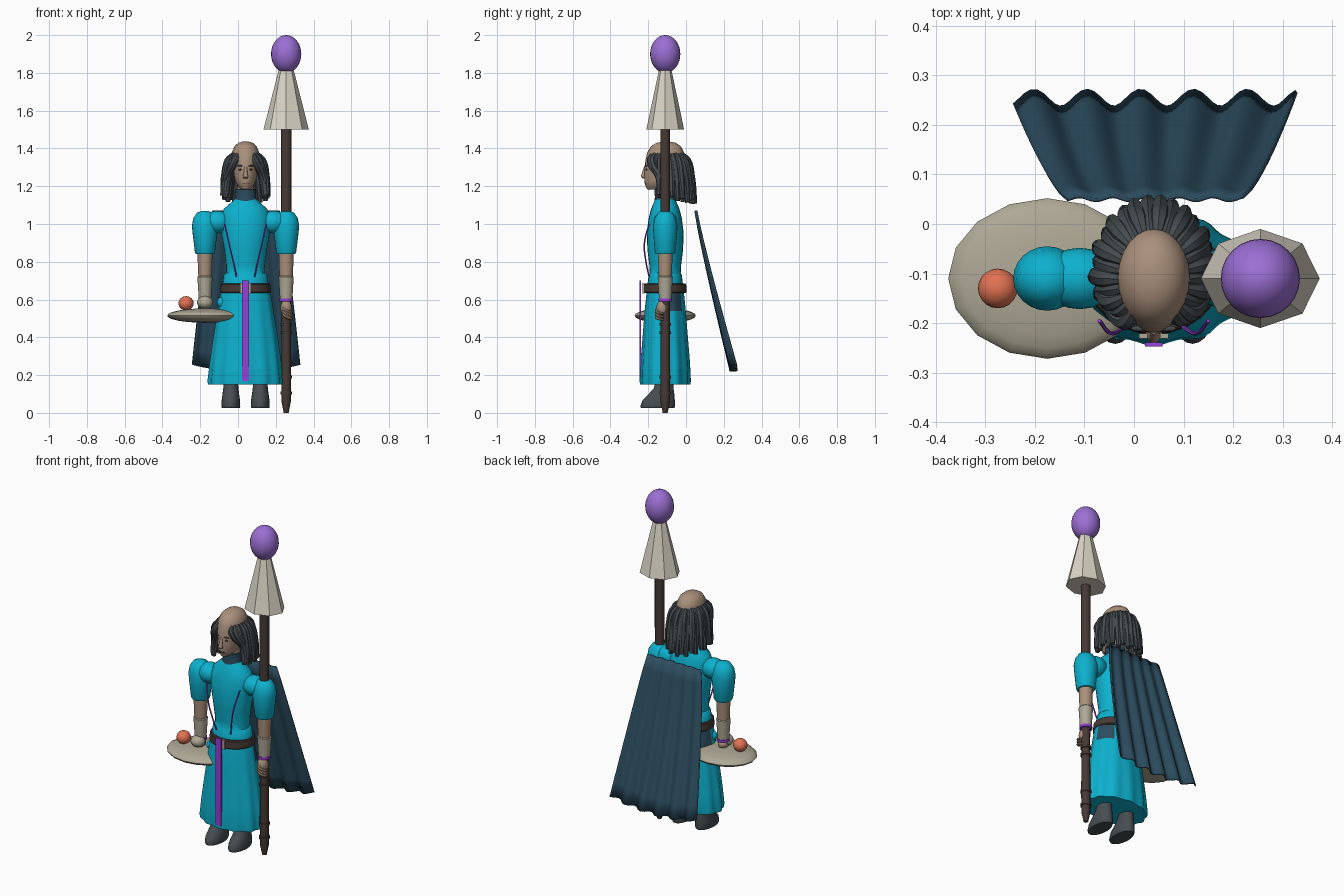
import bpy, bmesh, math
from math import sin, cos, pi, radians

if "Cube" in bpy.data.objects:
    bpy.data.objects.remove(bpy.data.objects["Cube"])

CX, CY = 0.04, -0.11      # body axis
ARM = 0.215               # arm distance from the body axis


def material(name, r, g, b):
    m = bpy.data.materials.new(name)
    m.use_nodes = True
    m.diffuse_color = (r, g, b, 1)
    m.node_tree.nodes["Principled BSDF"].inputs["Base Color"].default_value = (r, g, b, 1)
    return m


skin = material("skin", .40, .28, .20)
teal = material("teal cloth", .004, .44, .62)
navy = material("navy cloth", .025, .073, .115)
violet = material("violet gem", .33, .16, .66)
purple = material("purple ribbon", .30, .05, .68)
wood = material("dark wood", .062, .042, .035)
slate = material("slate grey", .062, .074, .082)
coral = material("coral", .76, .17, .085)
ivory = material("ivory", .70, .66, .56)
stone = material("stone", .42, .39, .30)


def smooth(ob, angle=40):
    bpy.ops.object.select_all(action='DESELECT')
    ob.select_set(True)
    bpy.context.view_layer.objects.active = ob
    bpy.ops.object.shade_smooth_by_angle(angle=radians(angle))
    return ob


def finish(bm, name, mat, angle=40):
    bmesh.ops.recalc_face_normals(bm, faces=bm.faces)
    me = bpy.data.meshes.new(name)
    bm.to_mesh(me)
    bm.free()
    ob = bpy.data.objects.new(name, me)
    bpy.context.collection.objects.link(ob)
    me.materials.append(mat)
    return smooth(ob, angle)


def loft(name, mat, rings, x=CX, seg=24, folds=0, depth=0, angle=40):
    """Skin a stack of ellipses (z, centre y, x radius, y radius), with optional growing folds."""
    bm = bmesh.new()
    z0, z1 = rings[0][0], rings[-1][0]
    loops = []
    for z, cy, rx, ry in rings:
        loop = []
        for i in range(seg):
            a = 2 * pi * i / seg
            f = 1 + depth * (z - z0) / (z1 - z0) * cos(folds * a)
            loop.append(bm.verts.new((x + rx * f * cos(a), cy + ry * f * sin(a), z)))
        loops.append(loop)
    for a, b in zip(loops, loops[1:]):
        for i in range(seg):
            j = (i + 1) % seg
            bm.faces.new((a[i], a[j], b[j], b[i]))
    bm.faces.new(loops[0])
    bm.faces.new(loops[-1])
    return finish(bm, name, mat, angle)


def ball(name, mat, loc, size, seg=20, rows=12):
    bm = bmesh.new()
    bmesh.ops.create_uvsphere(bm, u_segments=seg, v_segments=rows, radius=1)
    for v in bm.verts:
        v.co = [c + s * p for c, s, p in zip(loc, size, v.co)]
    return finish(bm, name, mat, 50)


def box(name, mat, loc, size):
    bm = bmesh.new()
    bmesh.ops.create_cube(bm, size=1)
    for v in bm.verts:
        v.co = [c + s * p for c, s, p in zip(loc, size, v.co)]
    return finish(bm, name, mat)


def tubes(name, mat, paths, depth, radii, res=2):
    """Round tapered strands through each path, joined in one mesh."""
    cu = bpy.data.curves.new(name, 'CURVE')
    cu.dimensions = '3D'
    cu.bevel_depth, cu.bevel_resolution, cu.resolution_u = depth, res, 6
    cu.use_fill_caps = True
    for path in paths:
        sp = cu.splines.new('BEZIER')
        sp.bezier_points.add(len(path) - 1)
        for p, co, r in zip(sp.bezier_points, path, radii):
            p.co, p.radius = co, r
            p.handle_left_type = p.handle_right_type = 'AUTO'
    ob = bpy.data.objects.new(name, cu)
    bpy.context.collection.objects.link(ob)
    cu.materials.append(mat)
    bpy.ops.object.select_all(action='DESELECT')
    ob.select_set(True)
    bpy.context.view_layer.objects.active = ob
    bpy.ops.object.convert(target='MESH')
    return smooth(bpy.context.object)


# Robe: bodice, pleated skirt with dark hip panels, collar
loft("bodice", teal, [(1.14, CY, .05, .05), (1.115, CY, .075, .06), (1.08, CY, .115, .075),
                      (1.03, CY, .132, .088), (.95, CY, .128, .098), (.86, CY, .112, .094),
                      (.78, CY, .103, .084), (.74, CY, .104, .082), (.73, CY, .115, .088),
                      (.68, CY, .122, .094)])
skirt = loft("skirt", teal, [(.71, CY, .112, .088), (.66, CY, .127, .096), (.6, CY, .138, .102),
                             (.54, CY, .147, .108), (.4, CY, .168, .118), (.27, CY, .185, .128),
                             (.17, CY, .196, .132), (.15, CY, .193, .13)],
             seg=72, folds=12, depth=.03)
skirt.data.materials.append(navy)
for f in skirt.data.polygons:
    c = f.center
    if .54 < c.z < .68 and abs(c.x - CX) > .08 and c.y > -.1:
        f.material_index = 1
loft("collar", navy, [(1.185, -.115, .054, .052), (1.14, CY, .056, .055), (1.1, CY, .066, .06)])

# Belt, buckle, hanging ribbon and chest cords
loft("belt", wood, [(.685, CY, .126, .106), (.68, CY, .131, .111), (.64, CY, .134, .113),
                    (.635, CY, .13, .109)])
box("buckle", stone, (CX, -.226, .66), (.06, .01, .055))
box("ribbon", purple, (CX, -.243, .435), (.036, .008, .53))
tubes("chest_cords", purple,
      [[(CX + s * .11, -.195, 1.0), (CX + s * .088, -.22, .9), (CX + s * .065, -.212, .8),
        (CX + s * .048, -.195, .72)] for s in (-1, 1)], .004, [1] * 4, 1)

# Arms and shoes, both sides
for s, side in ((-1, "right"), (1, "left")):
    x = CX + s * ARM
    loft(side + "_sleeve", teal, [(1.07, CY, .015, .015), (1.06, CY, .042, .038), (1.03, CY, .062, .057),
                                  (.99, CY, .069, .065), (.94, CY, .064, .062), (.85, CY, .053, .055),
                                  (.84, CY, .048, .05)], x)
    ball(side + "_shoulder", teal, (CX + s * .15, CY, 1.01), (.075, .062, .06))
    loft(side + "_forearm", skin, [(.86, CY, .04, .04), (.76, CY, .037, .036), (.6, CY, .028, .028)], x)
    loft(side + "_bracer", stone, [(.725, CY, .036, .036), (.72, CY, .04, .04), (.605, CY, .033, .033)], x)
    loft(side + "_wristband", purple, [(.605, CY, .036, .036), (.59, CY, .036, .036)], x)
    loft(side + "_shoe", slate, [(.2, -.11, .036, .045), (.13, -.118, .04, .052), (.1, -.13, .044, .068),
                                 (.065, -.145, .049, .086), (.035, -.15, .05, .092),
                                 (.025, -.15, .047, .088)], CX + s * .078)

# Hands: one resting on the tray, one gripping the staff
ball("right_hand", skin, (CX - ARM, -.115, .57), (.03, .04, .03), 12, 8)
ball("left_palm", skin, (.255, -.125, .555), (.03, .032, .045), 12, 8)
tubes("left_fingers", skin,
      [[(.24, -.14, .56 - i * .016), (.25, -.155, .545 - i * .016), (.282, -.145, .53 - i * .016),
        (.285, -.12, .525 - i * .016)] for i in range(3)], .009, [1, 1, .9, .6])

# Tray with its spheres
ball("tray", stone, (-.175, -.11, .515), (.2, .162, .038), 16, 12)
ball("coral_ball", coral, (-.275, -.13, .58), (.04, .04, .038))
ball("stone_ball", stone, (-.175, -.135, .585), (.042, .04, .034))
ball("teal_ball", teal, (-.085, -.135, .585), (.027, .027, .028))

# Staff with rings, spire and gem
loft("staff", wood, [(1.52, CY, .028, .026), (.6, CY, .026, .026), (.5, CY, .024, .024),
                     (.2, CY, .026, .026), (.06, CY, .025, .025), (0, CY, .013, .013)], .255, 12)
for z in (.47, .425, .19, .105):
    loft("staff_ring", wood, [(z + .007, CY, .031, .031), (z - .007, CY, .031, .031)], .255, 12)
loft("spire", ivory, [(1.83, CY, .036, .03), (1.5, CY, .12, .1)], .255, 8, angle=20)
ball("gem", violet, (.255, CY, 1.9), (.08, .08, .1), 24, 16)

# Head and face
loft("head", skin, [(1.437, -.105, .012, .016), (1.43, -.105, .038, .05), (1.412, -.106, .058, .078),
                    (1.38, -.108, .072, .097), (1.34, -.11, .074, .104), (1.3, -.115, .067, .105),
                    (1.26, -.124, .062, .097), (1.225, -.138, .054, .082), (1.2, -.155, .04, .06),
                    (1.183, -.165, .022, .034)])
loft("neck", skin, [(1.23, -.105, .045, .05), (1.15, CY, .045, .045)])
loft("nose", skin, [(1.305, -.214, .007, .008), (1.27, -.222, .01, .012), (1.25, -.226, .014, .014),
                    (1.242, -.22, .011, .01)], seg=10)
box("mouth", wood, (CX, -.217, 1.216), (.034, .008, .004))
ball("chin", skin, (CX, -.192, 1.197), (.022, .02, .016), 12, 8)
for s in (-1, 1):
    ball("eye", wood, (CX + s * .026, -.209, 1.288), (.012, .006, .005), 10, 6)
    ball("brow", slate, (CX + s * .028, -.211, 1.308), (.018, .006, .004), 10, 6)

# Hair: strands fanning from the crown round the back, parted at the face
strands = []
count = 24
for i in range(count):
    phi = radians(-142 + 284 * i / (count - 1))
    sn, c = sin(phi), cos(phi)
    low = sn if c > 0 else math.copysign(max(abs(sn), .9), sn)
    back = max(c, -.3)
    wave = .004 * (-1) ** i
    strands.append([(CX + .06 * sn, -.108 + .082 * c, 1.375),
                    (CX + (.088 + wave) * sn, -.105 + (.11 + wave) * c, 1.335),
                    (CX + (.106 + wave) * low, -.1 + .128 * back, 1.24),
                    (CX + (.118 + wave) * low, -.1 + .148 * back, 1.115 + .025 * (1 - back) + wave * 2)])
tubes("hair", slate, strands, .021, [.5, .95, 1.05, .6])

# Cape: a flared sheet with folds that deepen toward the hem
bm = bmesh.new()
rows, cols = 10, 50
grid = []
for r in range(rows + 1):
    t = r / rows
    line = []
    for k in range(cols + 1):
        u = 2 * k / cols - 1
        half = .178 + .107 * t ** .8
        y = .052 + .2 * t ** 1.1 + (.004 + .013 * t) * cos(5.3 * pi * (u + .86))
        z = 1.07 - (.85 - .035 * u * u) * t
        line.append(bm.verts.new((.043 + half * u, y, z)))
    grid.append(line)
for a, b in zip(grid, grid[1:]):
    for k in range(cols):
        bm.faces.new((a[k], a[k + 1], b[k + 1], b[k]))
cape = finish(bm, "cape", navy)
solid = cape.modifiers.new("thickness", 'SOLIDIFY')
solid.thickness = .008
solid.offset = 0
